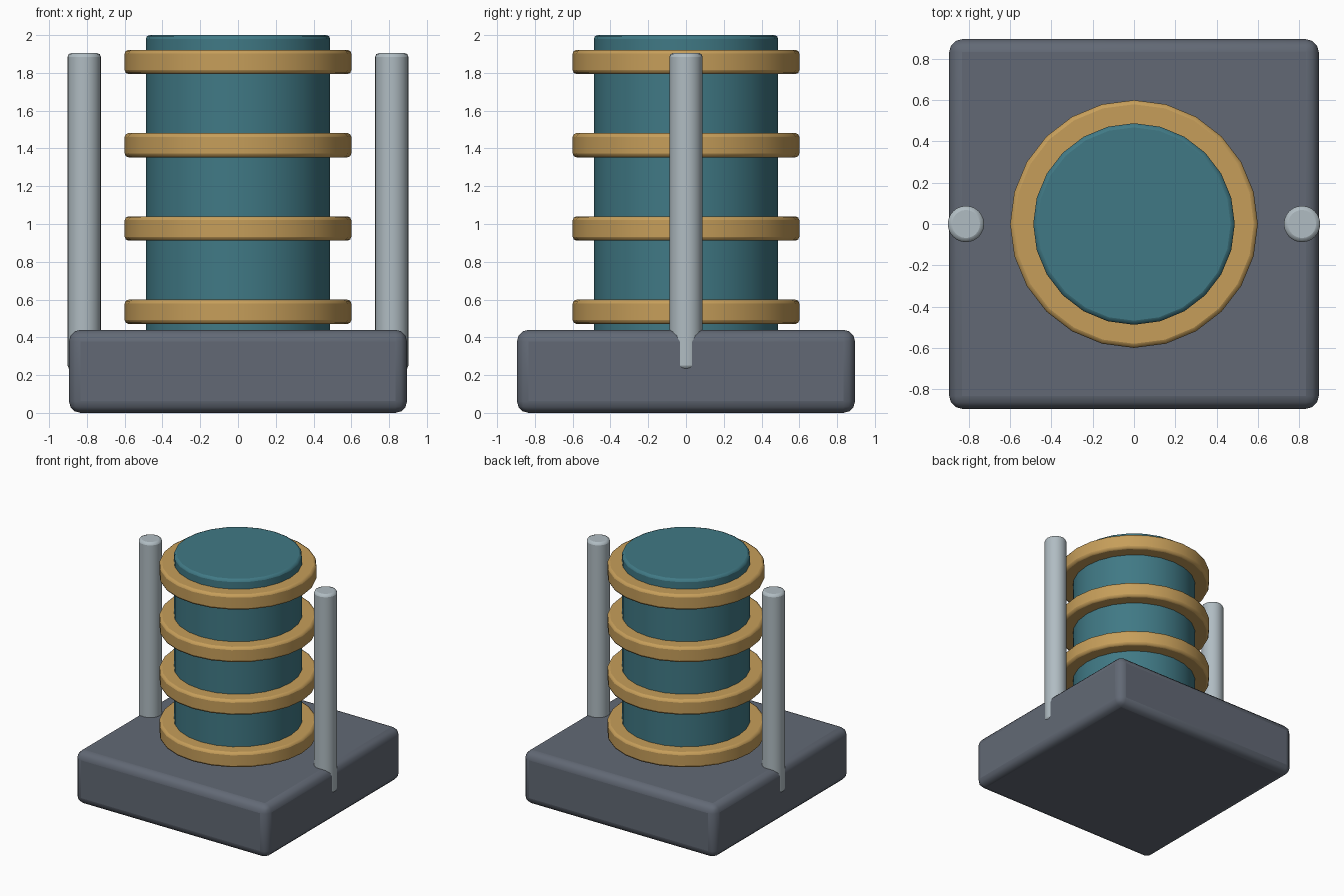
import bpy
import bmesh
from mathutils import Matrix

if "Cube" in bpy.data.objects:
    bpy.data.objects.remove(bpy.data.objects["Cube"])


def material(name, rgb):
    """Flat colour given as sRGB 0-255, stored as linear."""
    m = bpy.data.materials.new(name)
    m.diffuse_color = [((c / 255 + 0.055) / 1.055) ** 2.4 for c in rgb] + [1.0]
    m.use_nodes = True
    m.node_tree.nodes["Principled BSDF"].inputs["Base Color"].default_value = m.diffuse_color
    return m


slate = material("slate_grey", (98, 105, 117))
teal = material("teal", (64, 121, 133))
gold = material("warm_gold", (198, 158, 90))
steel = material("pale_steel", (176, 188, 194))


def finish(name, bm, mat, bevel, segments):
    """Turn a bmesh into a bevelled, smooth-shaded object."""
    me = bpy.data.meshes.new(name)
    bm.to_mesh(me)
    bm.free()
    me.materials.append(mat)
    ob = bpy.data.objects.new(name, me)
    bpy.context.collection.objects.link(ob)
    mod = ob.modifiers.new("rounded_edges", 'BEVEL')
    mod.width = bevel
    mod.segments = segments
    mod.limit_method = 'ANGLE'
    mod.angle_limit = 0.8
    bpy.ops.object.select_all(action='DESELECT')
    ob.select_set(True)
    bpy.context.view_layer.objects.active = ob
    bpy.ops.object.shade_smooth_by_angle(angle=0.6)
    return ob


def cylinder(name, mat, x, r, z0, z1, sides, bevel, segments=2):
    bm = bmesh.new()
    bmesh.ops.create_cone(bm, cap_ends=True, segments=sides, radius1=r, radius2=r,
                          depth=z1 - z0,
                          matrix=Matrix.Translation((x, 0, (z0 + z1) / 2)))
    return finish(name, bm, mat, bevel, segments)


# Rounded base block
bm = bmesh.new()
bmesh.ops.create_cube(bm, size=1, matrix=Matrix.Translation((0, 0, 0.22))
                      @ Matrix.Diagonal((1.79, 1.79, 0.44, 1)))
finish("base_block", bm, slate, 0.062, 3)

# Central core
cylinder("core", teal, 0, 0.488, 0.40, 2.0, 24, 0.02)

# Evenly spaced rings round the core
for i in range(4):
    z = 0.535 + i * 0.441
    cylinder(f"ring_{i + 1}", gold, 0, 0.6, z - 0.064, z + 0.064, 24, 0.02)

# Side rods, let into the base
for side, x in (("left", -0.814), ("right", 0.814)):
    cylinder(f"{side}_rod", steel, x, 0.088, 0.23, 1.905, 24, 0.02)
